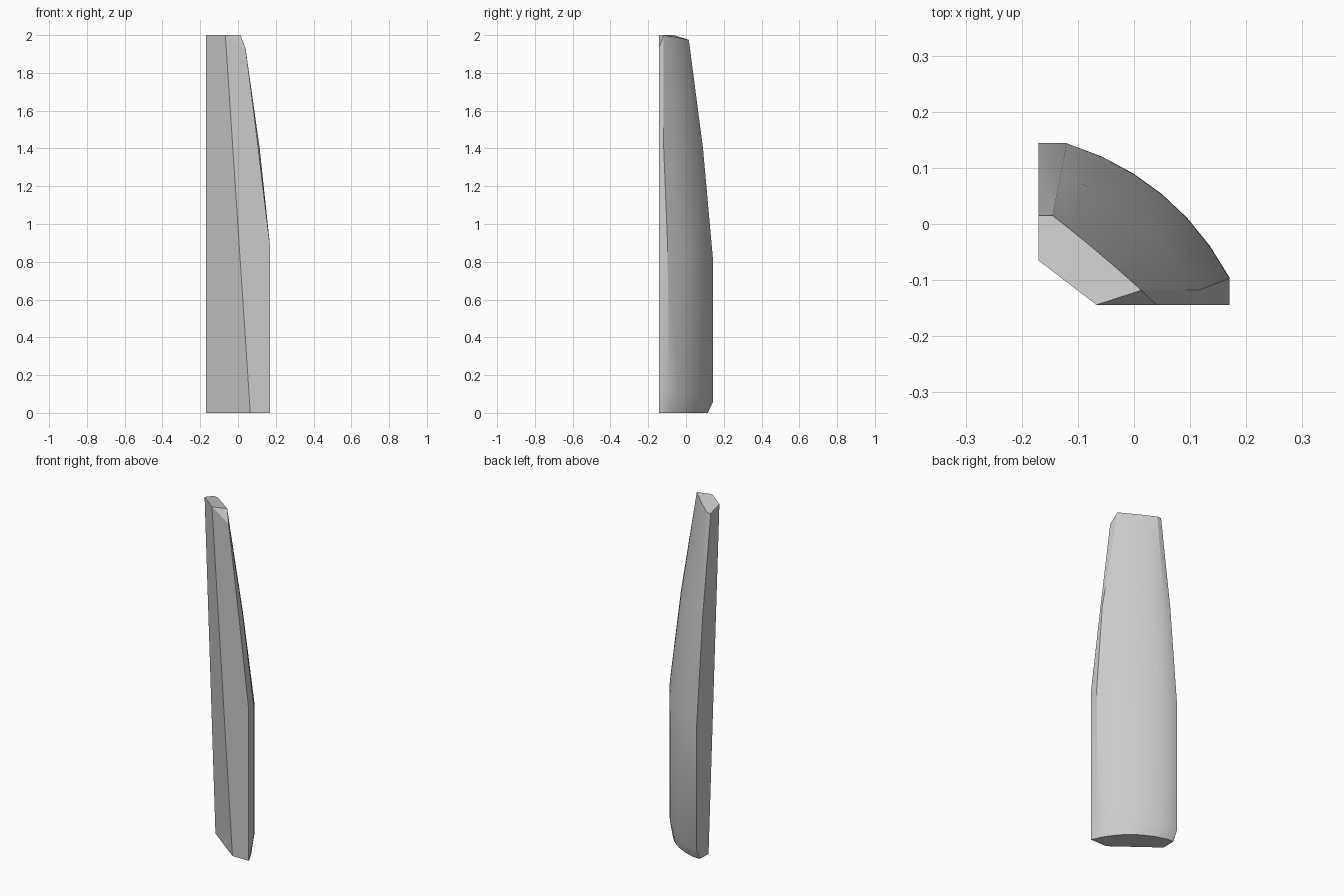
import bpy, bmesh
from math import radians
from mathutils import Vector

cube = bpy.data.objects.get("Cube")
if cube:
    bpy.data.objects.remove(cube, do_unlink=True)

LEFT, FRONT, HEIGHT = -0.17, -0.144, 2.0
STEPS = 6  # facets across the curved outer side


def make_material(name, value):
    mat = bpy.data.materials.new(name)
    mat.use_nodes = True
    colour = (value, value, value, 1)
    mat.diffuse_color = colour
    mat.node_tree.nodes["Principled BSDF"].inputs["Base Color"].default_value = colour
    return mat


def section(back, side, bulge, corner):
    """One cross-section: flat back, bulging outer side, flat front, slanted inner face."""
    back, side, corner = Vector(back), Vector(side), Vector(corner)
    chord = side - back
    outward = Vector((-chord.y, chord.x, 0)).normalized()
    points = [Vector((LEFT, back.y, back.z))]
    for i in range(STEPS + 1):
        t = i / STEPS
        points.append(back + chord * t + outward * bulge * 4 * t * (1 - t))
    points.append(corner)
    # The inner slanted face runs straight from bottom to top
    z = side.z
    f = z / HEIGHT
    points.append(Vector((0.065 - 0.132 * f, FRONT, z)))
    points.append(Vector((LEFT, 0.035 - 0.1 * f, z)))
    return points


# Sections from foot to tip: back edge, side edge, bulge, front corner
sections = [
    section((-0.13, 0.115, 0), (0.168, -0.138, 0), 0.05, (0.17, FRONT, 0)),
    section((-0.12, 0.144, 0.06), (0.17, -0.095, 0.13), 0.038, (0.17, FRONT, 0.13)),
    section((-0.12, 0.144, 0.8), (0.17, -0.097, 0.88), 0.038, (0.17, FRONT, 0.88)),
    section((-0.13, 0.09, 1.4), (0.115, -0.118, 1.4), 0.024, (0.107, FRONT, 1.4)),
    section((-0.145, 0.015, 1.975), (0.013, -0.118, 2), 0.002, (0.04, FRONT, 1.93)),
]

# Loft the stave through its sections
bm = bmesh.new()
rings = [[bm.verts.new(p) for p in s] for s in sections]
n = len(rings[0])
for low, high in zip(rings, rings[1:]):
    for i in range(n):
        j = (i + 1) % n
        bm.faces.new((low[i], low[j], high[j], high[i]))

# Foot, tip and the small clipped corner beside the tip
tip = rings[-1]
bm.faces.new(rings[0])
bm.faces.new(tip[:-3] + tip[-2:])
bm.faces.new(tip[-4:-1])
bmesh.ops.recalc_face_normals(bm, faces=bm.faces)

mesh = bpy.data.meshes.new("tapered_stave")
bm.to_mesh(mesh)
bm.free()
stave = bpy.data.objects.new("tapered_stave", mesh)
bpy.context.collection.objects.link(stave)
mesh.materials.append(make_material("plain_grey", 0.6))

bpy.context.view_layer.objects.active = stave
stave.select_set(True)
bpy.ops.object.shade_smooth_by_angle(angle=radians(30))
